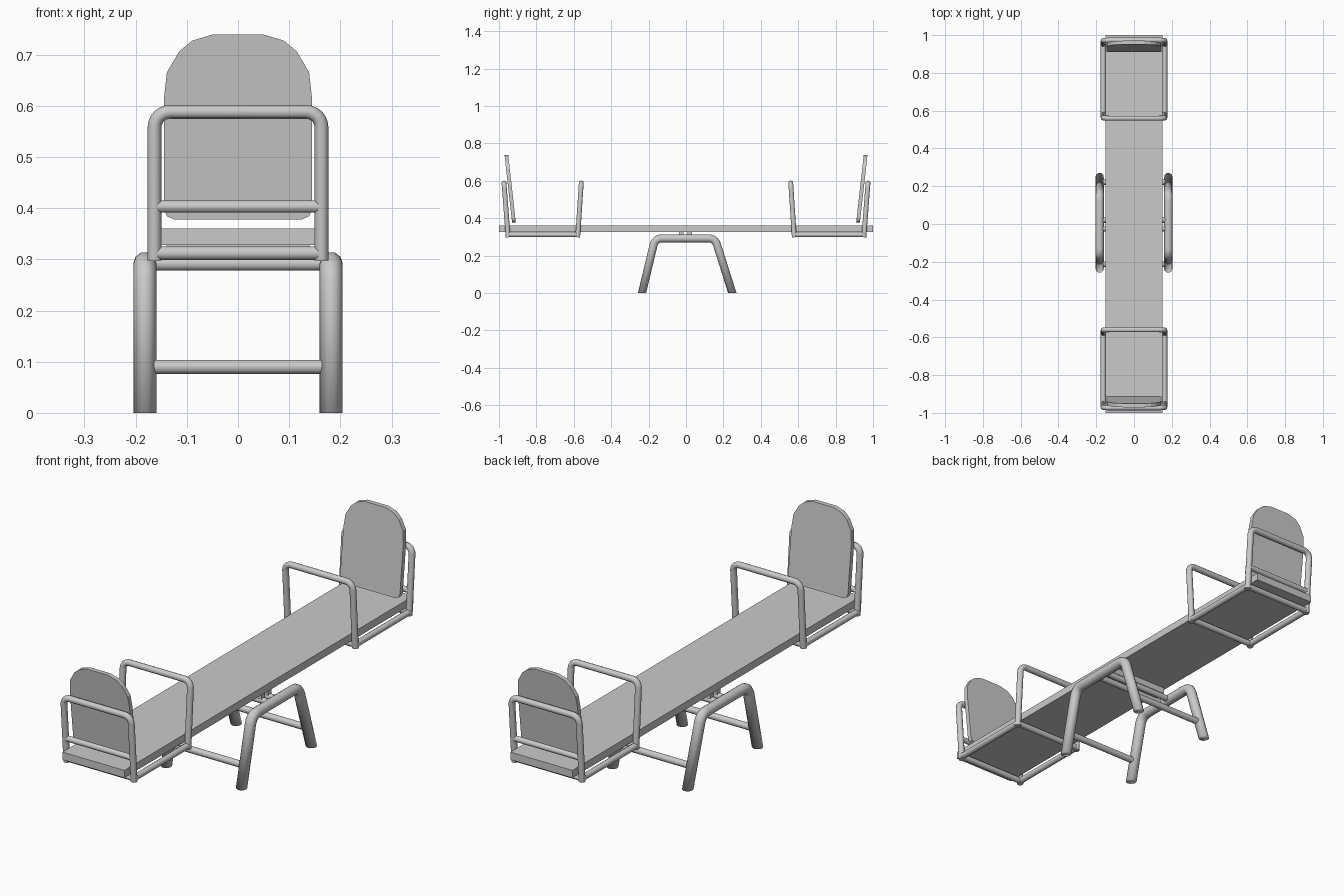
import bpy, bmesh, math
from mathutils import Vector

if "Cube" in bpy.data.objects:
    bpy.data.objects.remove(bpy.data.objects["Cube"], do_unlink=True)

GREY = (0.59, 0.59, 0.59, 1)
mat = bpy.data.materials.new("grey")
mat.use_nodes = True
mat.diffuse_color = GREY
mat.node_tree.nodes["Principled BSDF"].inputs["Base Color"].default_value = GREY


def rounded(points, radius, steps=6):
    """Replace the inner corners of a path with arcs."""
    pts = [Vector(p) for p in points]
    out = [pts[0]]
    for a, b, c in zip(pts, pts[1:], pts[2:]):
        u, v = (a - b).normalized(), (c - b).normalized()
        half = u.angle(v) / 2
        centre = b + (u + v).normalized() * radius / math.sin(half)
        p, q = ((b + d * radius / math.tan(half) - centre).normalized() for d in (u, v))
        out += [centre + p.slerp(q, i / steps) * radius for i in range(steps + 1)]
    return out + [pts[-1]]


def tube(name, points, radius, bend=0):
    path = rounded(points, bend) if bend else [Vector(p) for p in points]
    curve = bpy.data.curves.new(name, "CURVE")
    curve.dimensions = "3D"
    curve.bevel_depth = radius
    curve.bevel_resolution = 3
    curve.use_fill_caps = True
    spline = curve.splines.new("POLY")
    spline.points.add(len(path) - 1)
    for point, co in zip(spline.points, path):
        point.co = (*co, 1)
    ob = bpy.data.objects.new(name, curve)
    bpy.context.collection.objects.link(ob)
    curve.materials.append(mat)
    bpy.ops.object.select_all(action="DESELECT")
    ob.select_set(True)
    bpy.context.view_layer.objects.active = ob
    bpy.ops.object.convert(target="MESH")
    bpy.ops.object.shade_smooth_by_angle(angle=math.radians(50))
    return bpy.context.object


def crossbar(name, y, z, half, radius):
    tube(name, [(-half, y, z), (half, y, z)], radius)


def box(name, centre, size):
    bpy.ops.mesh.primitive_cube_add(size=1, location=centre)
    ob = bpy.context.object
    ob.name = name
    ob.scale = size
    ob.data.materials.append(mat)


def backrest(name, side):
    """Arched board, leaning outwards."""
    half = [(0.125, 0.378), (0.139, 0.384), (0.145, 0.4), (0.145, 0.61), (0.139, 0.665),
            (0.115, 0.706), (0.09, 0.727), (0.05, 0.739)]
    outline = half + [(-x, z) for x, z in reversed(half)]
    bm = bmesh.new()
    rings = []
    for offset in (-0.01, 0.01):
        rings.append([bm.verts.new((x, side * (0.92 + (z - 0.378) * 0.112 + offset), z))
                      for x, z in outline])
    bm.faces.new(rings[0])
    bm.faces.new(rings[1])
    n = len(outline)
    for i in range(n):
        j = (i + 1) % n
        bm.faces.new((rings[0][i], rings[0][j], rings[1][j], rings[1][i]))
    bmesh.ops.recalc_face_normals(bm, faces=bm.faces)
    mesh = bpy.data.meshes.new(name)
    bm.to_mesh(mesh)
    bm.free()
    mesh.materials.append(mat)
    bpy.context.collection.objects.link(bpy.data.objects.new(name, mesh))


# Plank
box("plank", (0, 0, 0.344), (0.3, 2, 0.033))

# Seats at both ends
X, R = 0.163, 0.0135
for end, side in (("front", -1), ("back", 1)):
    backrest(end + "_backrest", side)
    for part, low, high in (("back_hoop", 0.951, 0.973), ("handle", 0.579, 0.56)):
        low, high = low * side, high * side
        tube(f"{end}_{part}", [(-X, low, 0.298), (-X, high, 0.588),
                               (X, high, 0.588), (X, low, 0.298)], R, 0.03)
        crossbar(f"{end}_{part}_lower_bar", low, 0.312, X, R)
    crossbar(end + "_back_bar", side * 0.959, 0.403, X, 0.0125)
    for hand, x in (("right", -X), ("left", X)):
        tube(f"{end}_{hand}_side_rail", [(x, side * 0.579, 0.312), (x, side * 0.951, 0.312)], R)

# Stand: two bent legs with feet cut level with the ground, joined by bars
for hand, x in (("right", -0.182), ("left", 0.182)):
    leg = tube(hand + "_stand_leg", [(x, -0.24, -0.02), (x, -0.165, 0.292),
                                     (x, 0.155, 0.292), (x, 0.254, -0.02)], 0.0225, 0.045)
    bm = bmesh.new()
    bm.from_mesh(leg.data)
    geom = bm.verts[:] + bm.edges[:] + bm.faces[:]
    cut = bmesh.ops.bisect_plane(bm, geom=geom, plane_co=(0, 0, 0), plane_no=(0, 0, -1),
                                 clear_outer=True)["geom_cut"]
    bmesh.ops.holes_fill(bm, edges=[e for e in cut if isinstance(e, bmesh.types.BMEdge)])
    bm.to_mesh(leg.data)
    bm.free()
for name, y in (("front", -0.213), ("back", 0.22)):
    crossbar(name + "_stand_bar", y, 0.09, 0.17, 0.0145)

# Pivot bars under the plank
for name, y in (("front", -0.026), ("back", 0.02)):
    crossbar(name + "_pivot_bar", y, 0.291, 0.17, 0.0135)
    box(name + "_pivot_block", (0, y, 0.315), (0.28, 0.024, 0.03))
